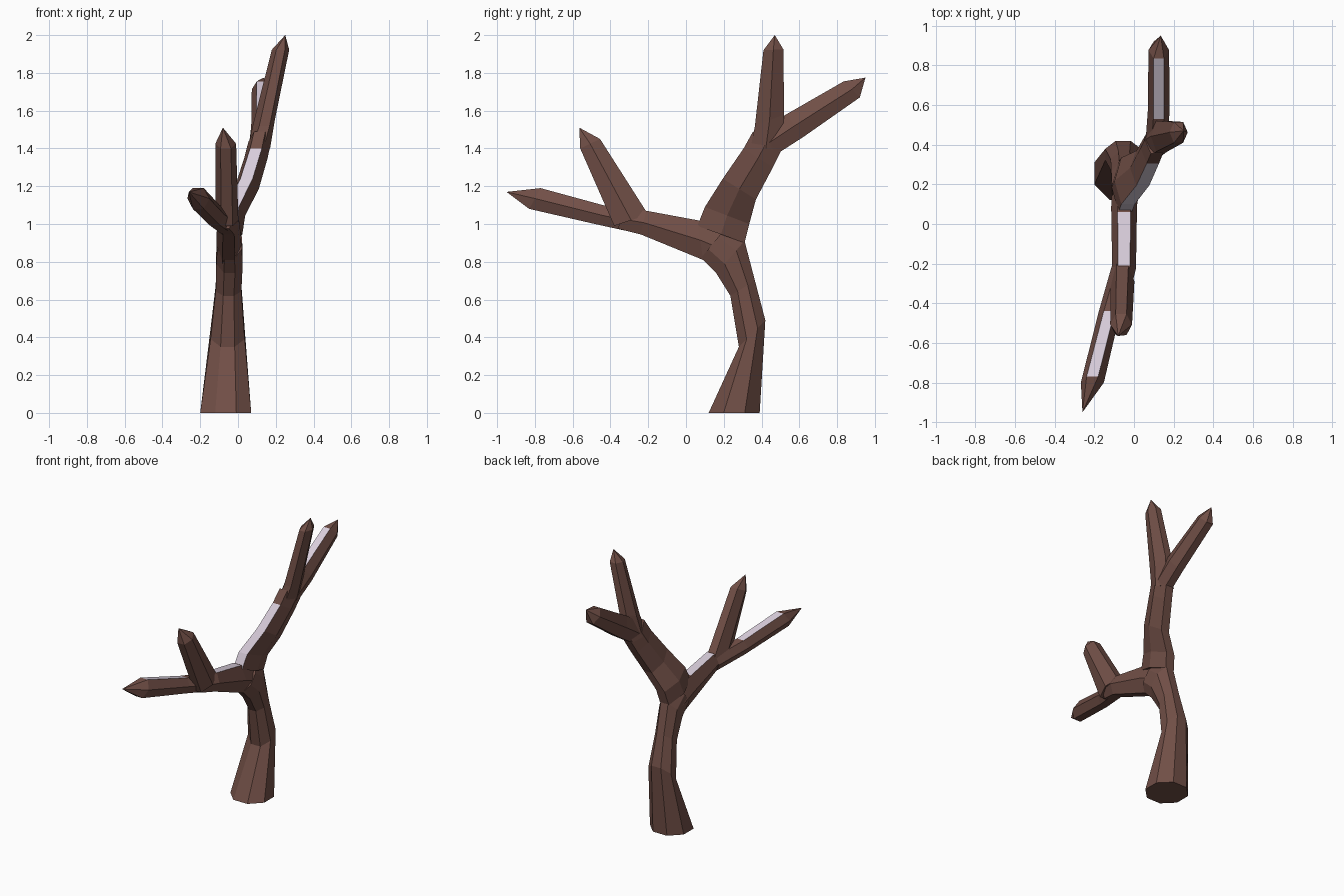
import bpy, bmesh, math
from mathutils import Vector


def material(name, color):
    m = bpy.data.materials.new(name)
    m.diffuse_color = (*color, 1)
    return m


BARK = material("brown bark", (0.165, 0.078, 0.062))
SNOW = material("pale snow", (0.70, 0.62, 0.72))


def limb(name, sides, rings, tip=None, snow=()):
    """Loft a faceted limb. Ring = (x, half width, low y, low z, high y, high z).
    The segments listed in snow get a snowy upper face."""
    bm = bmesh.new()
    angles = [math.pi / 2 + math.pi / sides * (2 * k + 1) for k in range(sides)]
    wide = max(math.cos(a) for a in angles)
    tall = max(math.sin(a) for a in angles)
    loops = []
    for x, w, y0, z0, y1, z1 in rings:
        mid = Vector((x, (y0 + y1) / 2, (z0 + z1) / 2))
        up = Vector((0, (y1 - y0) / 2, (z1 - z0) / 2))
        side = Vector((w, 0, 0))
        loops.append([bm.verts.new(mid + side * (math.cos(a) / wide) + up * (math.sin(a) / tall))
                      for a in angles])
    for s, (lo, hi) in enumerate(zip(loops, loops[1:])):
        for k in range(sides):
            j = (k + 1) % sides
            f = bm.faces.new((lo[k], lo[j], hi[j], hi[k]))
            if k == sides - 1 and s in snow:
                f.material_index = 1
    bm.faces.new(loops[0])
    if tip:
        apex = bm.verts.new(tip)
        for k in range(sides):
            bm.faces.new((loops[-1][k], loops[-1][(k + 1) % sides], apex))
    else:
        bm.faces.new(loops[-1])
    bmesh.ops.recalc_face_normals(bm, faces=bm.faces)
    mesh = bpy.data.meshes.new(name)
    bm.to_mesh(mesh)
    bm.free()
    mesh.materials.append(BARK)
    mesh.materials.append(SNOW)
    bpy.context.collection.objects.link(bpy.data.objects.new(name, mesh))


# Bent trunk, flared at the foot
limb("trunk", 8, [
    (-0.065, 0.135, 0.12, 0.00, 0.39, 0.00),
    (-0.055, 0.09, 0.28, 0.35, 0.42, 0.49),
    (-0.05, 0.068, 0.235, 0.62, 0.365, 0.70),
    (-0.045, 0.07, 0.16, 0.74, 0.31, 0.91),
    (-0.045, 0.065, 0.08, 0.82, 0.21, 0.98)])

# Front limb with snow on top, running out of the trunk
limb("front_limb", 6, [
    (-0.045, 0.068, 0.19, 0.76, 0.25, 0.95),
    (-0.05, 0.065, 0.09, 0.81, 0.06, 1.02),
    (-0.05, 0.06, -0.24, 0.945, -0.21, 1.07),
    (-0.075, 0.055, -0.36, 0.975, -0.33, 1.08)], snow=(1,))

# Long low branch with snow
limb("front_low_branch", 6, [
    (-0.055, 0.058, -0.23, 0.945, -0.20, 1.05),
    (-0.125, 0.055, -0.46, 0.995, -0.44, 1.10),
    (-0.21, 0.058, -0.83, 1.08, -0.77, 1.19)],
    tip=(-0.26, -0.95, 1.17), snow=(1,))

# Short upright branch at the front
limb("front_upright_branch", 6, [
    (-0.058, 0.06, -0.38, 0.99, -0.20, 1.05),
    (-0.065, 0.055, -0.56, 1.40, -0.455, 1.45)],
    tip=(-0.08, -0.565, 1.51))

# Rear limb, snowy on its front face
limb("rear_limb", 6, [
    (-0.045, 0.068, 0.31, 0.90, 0.06, 0.99),
    (-0.03, 0.068, 0.335, 1.00, 0.10, 1.09),
    (0.045, 0.065, 0.37, 1.13, 0.195, 1.24),
    (0.095, 0.062, 0.46, 1.30, 0.305, 1.40),
    (0.115, 0.06, 0.50, 1.38, 0.355, 1.49)], snow=(0, 1, 2))

# Tall upright branch at the back
limb("rear_upright_branch", 6, [
    (0.11, 0.06, 0.50, 1.38, 0.345, 1.42),
    (0.14, 0.055, 0.52, 1.58, 0.365, 1.52),
    (0.225, 0.046, 0.515, 1.925, 0.41, 1.92)],
    tip=(0.25, 0.47, 2.0))

# Outer back branch with snow
limb("rear_outer_branch", 6, [
    (0.115, 0.055, 0.48, 1.37, 0.40, 1.49),
    (0.125, 0.055, 0.62, 1.46, 0.53, 1.58),
    (0.125, 0.052, 0.92, 1.67, 0.835, 1.755)],
    tip=(0.135, 0.95, 1.775), snow=(1,))
